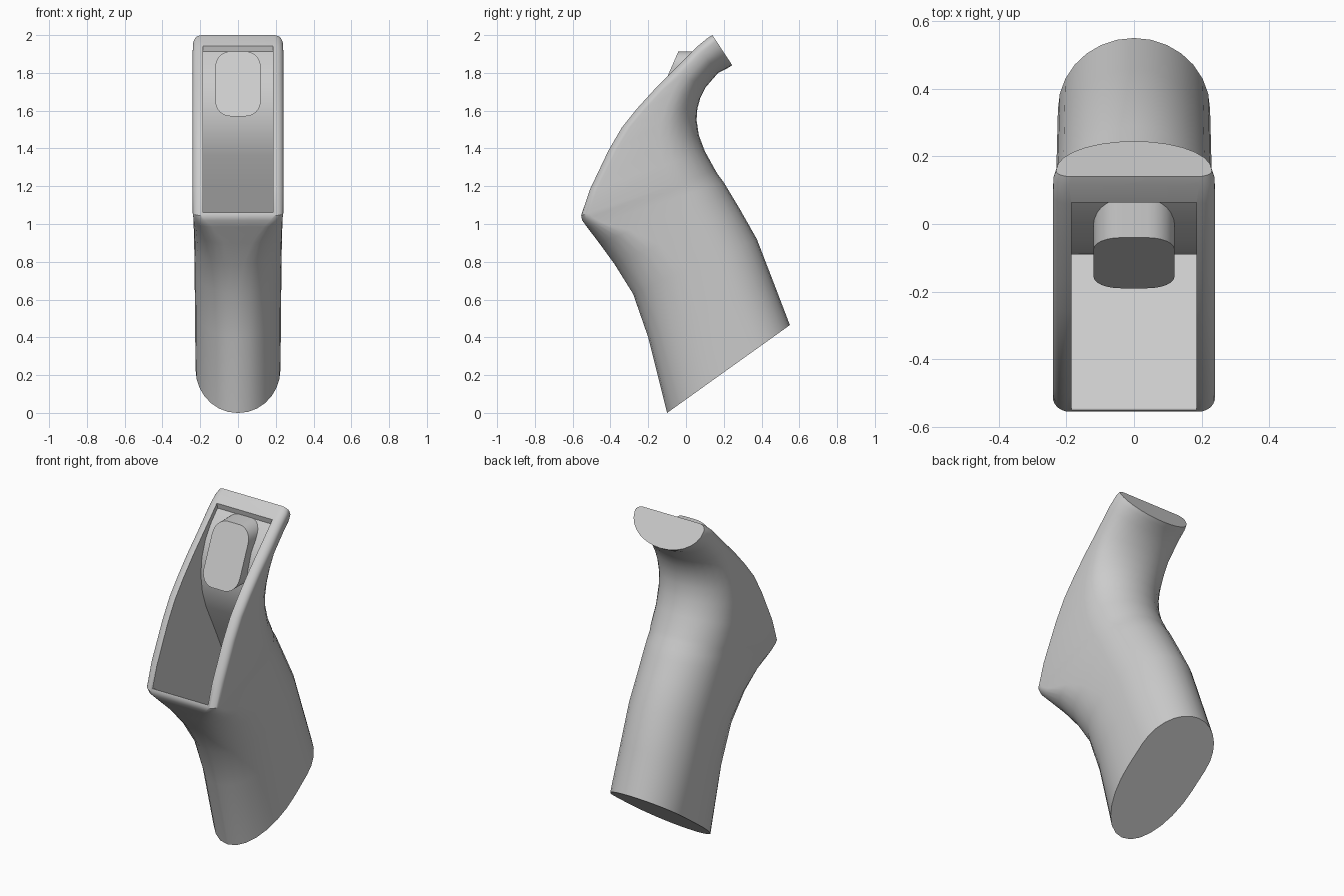
import bpy, bmesh, math
from mathutils import Vector

cube = bpy.data.objects.get("Cube")
if cube:
    bpy.data.objects.remove(cube, do_unlink=True)

grey = bpy.data.materials.new("plain_grey")
grey.use_nodes = True
COLOR = (0.6, 0.6, 0.6, 1)
grey.diffuse_color = COLOR
grey.node_tree.nodes["Principled BSDF"].inputs["Base Color"].default_value = COLOR


def finish(name, bm):
    bmesh.ops.remove_doubles(bm, verts=bm.verts, dist=0.0005)
    bmesh.ops.recalc_face_normals(bm, faces=bm.faces)
    mesh = bpy.data.meshes.new(name)
    bm.to_mesh(mesh)
    bm.free()
    mesh.materials.append(grey)
    ob = bpy.data.objects.new(name, mesh)
    bpy.context.collection.objects.link(ob)
    return ob


def smooth(ob, angle):
    bpy.ops.object.select_all(action='DESELECT')
    ob.select_set(True)
    bpy.context.view_layer.objects.active = ob
    bpy.ops.object.shade_smooth_by_angle(angle=math.radians(angle))


def loft(rings):
    """Skin equal closed rings of points and cap both ends."""
    bm = bmesh.new()
    loops = [[bm.verts.new(p) for p in ring] for ring in rings]
    n = len(loops[0])
    for a, b in zip(loops, loops[1:]):
        for i in range(n):
            j = (i + 1) % n
            bm.faces.new((a[i], a[j], b[j], b[i]))
    bm.faces.new(loops[0])
    bm.faces.new(loops[-1])
    return bm


def section(front, back, w, rx, df, db, seg=7):
    """Ring from front to back: rounded front corners, elliptical back."""
    f, b = Vector((0, *front)), Vector((0, *back))
    length = (b - f).length
    d = (b - f) / length
    half = []
    for i in range(seg + 1):
        a = math.pi / 2 * i / seg
        half.append((w - rx + rx * math.sin(a), df * (1 - math.cos(a))))
    for i in range(seg):
        a = math.pi / 2 * i / seg
        half.append((w * math.cos(a), length - db + db * math.sin(a)))
    side = [f + d * s + Vector((x, 0, 0)) for x, s in half]
    mirror = [Vector((-p.x, p.y, p.z)) for p in reversed(side)]
    return side + [b] + mirror


# Grip body: front point, back point, half width, corner width, front and back depth
stations = [
    ((-.10, 0), (.55, .465), .225, .22, .40, .26),
    ((-.20, .40), (.46, .70), .228, .22, .36, .26),
    ((-.28, .63), (.375, .92), .23, .215, .32, .26),
    ((-.38, .79), (.29, 1.07), .232, .20, .26, .26),
    ((-.46, .90), (.23, 1.17), .234, .16, .18, .25),
    ((-.525, .985), (.20, 1.22), .235, .10, .08, .25),
    ((-.55, 1.02), (.17, 1.26), .237, .065, .055, .25),
    ((-.555, 1.045), (.155, 1.285), .24, .05, .045, .24),
    ((-.51, 1.18), (.10, 1.385), .24, .045, .045, .23),
    ((-.41, 1.39), (.068, 1.47), .24, .045, .045, .21),
    ((-.34, 1.51), (.056, 1.55), .24, .045, .045, .19),
    ((-.26, 1.61), (.06, 1.61), .24, .045, .045, .17),
    ((-.16, 1.72), (.075, 1.665), .24, .045, .04, .15),
    ((-.07, 1.81), (.105, 1.725), .24, .045, .04, .14),
    ((.06, 1.94), (.17, 1.80), .24, .045, .035, .13),
    ((.115, 1.985), (.22, 1.825), .238, .045, .035, .15),
    ((.14, 2.0), (.245, 1.84), .23, .045, .03, .155),
]
body = finish("grip_body", loft([section(*s) for s in stations]))

# Deep slot behind the front opening, following the curve of the back
slot = [(-.7, 1.06), (-.545, 1.06), (-.02, .70), (.16, .95), (.04, 1.2),
        (-.04, 1.36), (-.075, 1.46), (-.09, 1.57), (-.08, 1.67),
        (-.045, 1.77), (.01, 1.85), (.07, 1.912), (.06, 1.965), (-.7, 1.965)]
cutter = finish("slot_cutter", loft([[(x, y, z) for y, z in slot]
                                     for x in (-.185, .185)]))
cutter.hide_render = True
mod = body.modifiers.new("slot", 'BOOLEAN')
mod.operation = 'DIFFERENCE'
mod.solver = 'EXACT'
mod.object = cutter
bpy.context.view_layer.objects.active = body
bpy.ops.object.modifier_apply(modifier=mod.name)
bpy.data.objects.remove(cutter, do_unlink=True)
smooth(body, 32)

# Push button: rounded rectangle with a slanted front, running into the slot wall
outline = []
for k, (sx, sz) in enumerate(((1, 1), (-1, 1), (-1, -1), (1, -1))):
    for i in range(7):
        a = math.pi / 2 * (k + i / 6)
        outline.append((sx * .04 + .08 * math.cos(a),
                        1.742 + sz * .092 + .08 * math.sin(a)))


def slant(z):
    return -.19 + (z - 1.57) * .435


button = finish("push_button", loft([[(x, slant(z) + d, z) for x, z in outline]
                                     for d in (0, .15)]))
smooth(button, 32)
